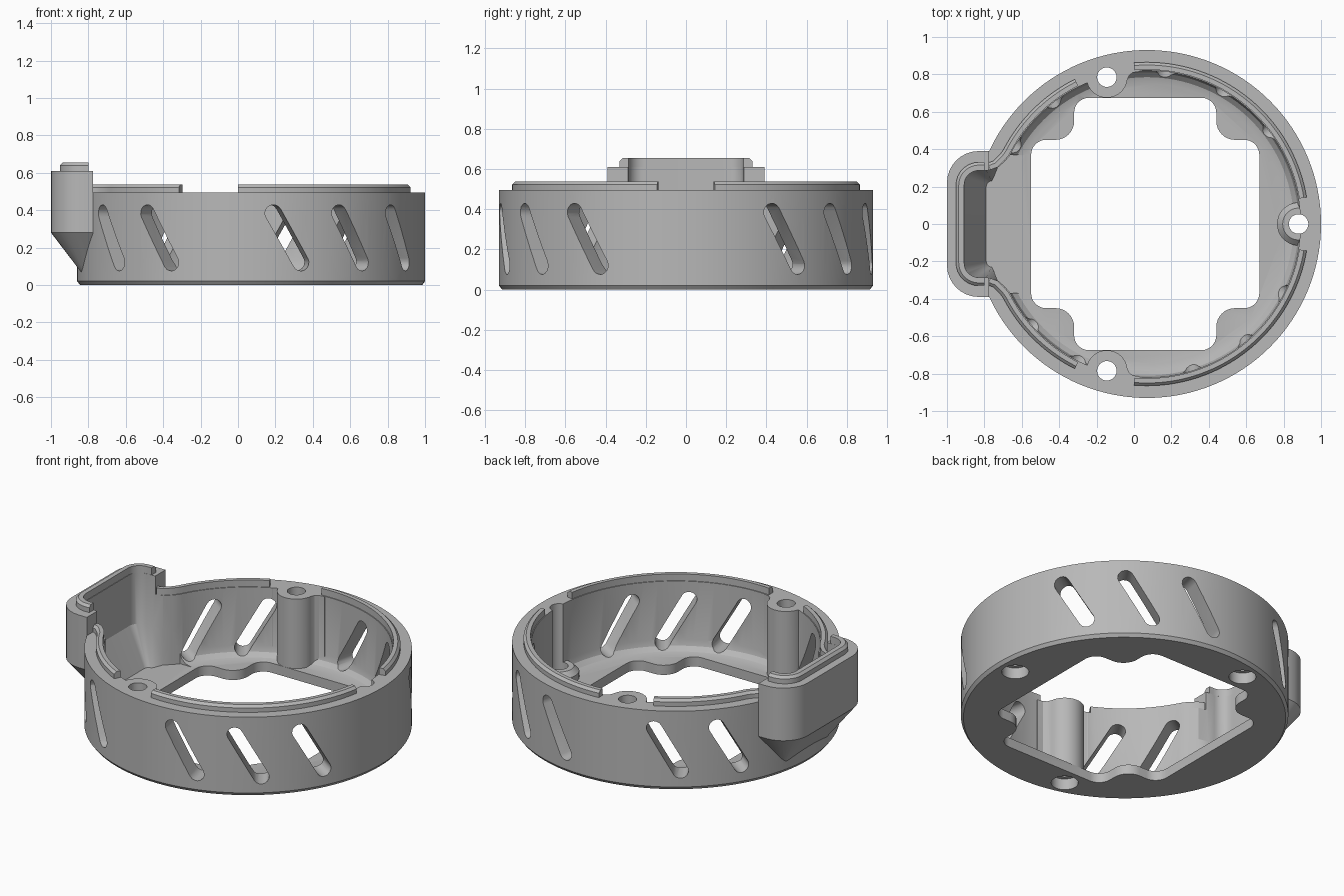
import bpy
import bmesh
from math import sin, cos, pi, radians, hypot
from mathutils import Vector

if "Cube" in bpy.data.objects:
    bpy.data.objects.remove(bpy.data.objects["Cube"])

CX, R_OUT, R_IN = 0.07, 0.93, 0.82
FLOOR, RIM, BOX_TOP = 0.06, 0.495, 0.61

grey = bpy.data.materials.new("plain grey")
grey.use_nodes = True
grey.diffuse_color = (0.48, 0.48, 0.48, 1)
grey.node_tree.nodes["Principled BSDF"].inputs["Base Color"].default_value = grey.diffuse_color


def loft(name, rings):
    """Closed solid through a list of matching point rings."""
    bm = bmesh.new()
    vs = [[bm.verts.new(p) for p in ring] for ring in rings]
    n = len(vs[0])
    for a, b in zip(vs, vs[1:]):
        for i in range(n):
            j = (i + 1) % n
            bm.faces.new((a[i], a[j], b[j], b[i]))
    bm.faces.new(vs[0])
    bm.faces.new(vs[-1])
    bmesh.ops.recalc_face_normals(bm, faces=bm.faces)
    mesh = bpy.data.meshes.new(name)
    bm.to_mesh(mesh)
    bm.free()
    mesh.materials.append(grey)
    ob = bpy.data.objects.new(name, mesh)
    bpy.context.collection.objects.link(ob)
    return ob


def at_z(pts, z):
    return [(x, y, z) for x, y in pts]


def turned(name, profile, x=CX, y=0, n=128):
    """Solid of revolution from (radius, height) pairs."""
    return loft(name, [[(x + r * cos(2 * pi * i / n), y + r * sin(2 * pi * i / n), z)
                        for i in range(n)] for r, z in profile])


def arc(cx, cy, r, a0, a1, n=8):
    return [(cx + r * cos(radians(a0 + (a1 - a0) * i / n)),
             cy + r * sin(radians(a0 + (a1 - a0) * i / n))) for i in range(n + 1)]


def mirrored(half):
    """Complete a path given on the +y side, ending near y = 0."""
    return half + [(x, -y) for x, y in reversed(half)]


def box_outline(x0, y0, r, tail):
    return mirrored(tail + arc(x0 + r, y0 - r, r, 90, 180))


def combine(target, tool, op):
    mod = target.modifiers.new(op, 'BOOLEAN')
    mod.operation, mod.solver, mod.object = op, 'EXACT', tool
    bpy.ops.object.select_all(action='DESELECT')
    bpy.context.view_layer.objects.active = target
    target.select_set(True)
    bpy.ops.object.modifier_apply(modifier=mod.name)
    bpy.data.objects.remove(tool)


def sweep_lip(name, path, z0, z1, half=0.02, bevel=0.015):
    """Narrow raised lip along a path, bevelled on its right-hand side."""
    rings = []
    for i, p in enumerate(path):
        a, b = path[max(i - 1, 0)], path[min(i + 1, len(path) - 1)]
        t = Vector((b[0] - a[0], b[1] - a[1])).normalized()
        nx, ny = t.y, -t.x
        section = [(-half, z0), (half, z0), (half, z1 - bevel),
                   (half - bevel, z1), (-half, z1)]
        rings.append([(p[0] + nx * d, p[1] + ny * d, z) for d, z in section])
    return loft(name, rings)


# Outer drum with a bevelled foot, and the side box with its tapered underside
housing = turned("housing", [(0.915, 0), (R_OUT, 0.02), (R_OUT, RIM)])
end = [(-0.775, 0.39)]
shell = box_outline(-1, 0.39, 0.17, end)
taper = box_outline(-0.84, 0.22, 0.03, [(-0.775, 0.22)])
combine(housing, loft("side_box", [at_z(taper, 0.07), at_z(shell, 0.28),
                                   at_z(shell, BOX_TOP)]), 'UNION')

# Round cavity with a filleted floor, opening into the side box
combine(housing, turned("cavity", [(0.75, FLOOR), (0.785, 0.07), (0.81, 0.095),
                                   (R_IN, 0.13), (R_IN, 0.9)]), 'DIFFERENCE')
flare = [(-0.5, 0.37), (-0.66, 0.37), (-0.69, 0.335), (-0.73, 0.3)]
pocket = box_outline(-0.905, 0.285, 0.07, flare + [(-0.79, 0.285)])
pocket_low = box_outline(-0.79, 0.23, 0.03, flare + [(-0.75, 0.25)])
combine(housing, loft("box_pocket", [at_z(pocket_low, FLOOR), at_z(pocket, 0.29),
                                     at_z(pocket, 0.9)]), 'DIFFERENCE')

# Two tall screw bosses blended into the wall, and one short stepped boss
BOSS_X, BOSS_Y, SHORT_X = -0.145, 0.785, 0.88
web = [(-0.26, 0.78), (-0.265, 0.76), (-0.28, 0.74), (-0.31, 0.73), (-0.3, 0.81),
       (-0.1, 0.88), (0.03, 0.88), (0.03, 0.815), (-0.005, 0.81), (-0.025, 0.795),
       (-0.037, 0.77), (-0.145, 0.75)]
for s in (1, -1):
    combine(housing, loft("boss_web", [at_z([(x, s * y) for x, y in web], z)
                                       for z in (0.03, RIM)]), 'UNION')
    combine(housing, turned("tall_boss", [(0.11, 0.03), (0.11, RIM)],
                            BOSS_X, s * BOSS_Y, 48), 'UNION')
combine(housing, turned("short_boss", [(0.115, 0.03), (0.115, 0.1), (0.085, 0.13)],
                        SHORT_X, 0, 48), 'UNION')

# Floor opening: a rounded square with stepped corners
quarter = (arc(0.59, 0.37, 0.08, 0, 90) + arc(0.54, 0.55, 0.1, 270, 180)
           + arc(0.36, 0.595, 0.08, 0, 90))
quarter = [(x - 0.06, y) for x, y in quarter]
half = quarter + [(-x, y) for x, y in reversed(quarter)]
opening = [(x + 0.06, y) for x, y in half + [(-x, -y) for x, y in half]]
combine(housing, loft("floor_opening", [at_z(opening, -0.1), at_z(opening, FLOOR + 0.02)]),
        'DIFFERENCE')

# Screw holes with a counterbore from below
for x, y in ((BOSS_X, BOSS_Y), (BOSS_X, -BOSS_Y), (SHORT_X, 0)):
    combine(housing, turned("screw_hole", [(0.077, -0.1), (0.077, 0.07), (0.052, 0.07),
                                           (0.052, 0.9)], x, y, 40), 'DIFFERENCE')

# Slanted vents, all leaning the same way around the drum
LEAN, END_R, Z_MID, Z_HALF = 0.075, 0.045, 0.252, 0.132
tilt = 30
vent = (arc(-LEAN, Z_MID + Z_HALF, END_R, tilt, tilt + 180)
        + arc(LEAN, Z_MID - Z_HALF, END_R, tilt + 180, tilt + 360))
for a in (32, 55, 78, 122, 144):
    for az in (radians(a), radians(-a)):
        rings = [[(CX + r * cos(az) - u * sin(az), r * sin(az) + u * cos(az), z)
                  for u, z in vent] for r in (0.72, 1.05)]
        combine(housing, loft("vent", rings), 'DIFFERENCE')

# Locating lips on the drum rim and on the box rim
LIP_R, LIP_TOP = 0.845, 0.537
parts = [housing]
link = [(-0.705, 0.355), (-0.742, 0.32), (-0.775, 0.308)]
for side, s in (("back", 1), ("front", -1)):
    long_arc = arc(CX, 0, LIP_R, 9.5, 94.7, 40)
    short_arc = arc(CX, 0, LIP_R, 116.5, 153, 18) + link
    for kind, path in (("long", long_arc), ("short", short_arc)):
        path = [(x, s * y) for x, y in path]
        parts.append(sweep_lip(kind + "_lip_" + side, path if s > 0 else path[::-1],
                               RIM, LIP_TOP))
box_path = mirrored([(-0.8, 0.308)] + arc(-0.83, 0.208, 0.1, 90, 180))
parts.append(sweep_lip("box_lip", box_path, BOX_TOP, 0.655, 0.022))

# Smooth curved walls, crisp edges
bpy.ops.object.select_all(action='DESELECT')
for ob in parts:
    ob.select_set(True)
bpy.context.view_layer.objects.active = housing
bpy.ops.object.shade_smooth_by_angle(angle=radians(25))
